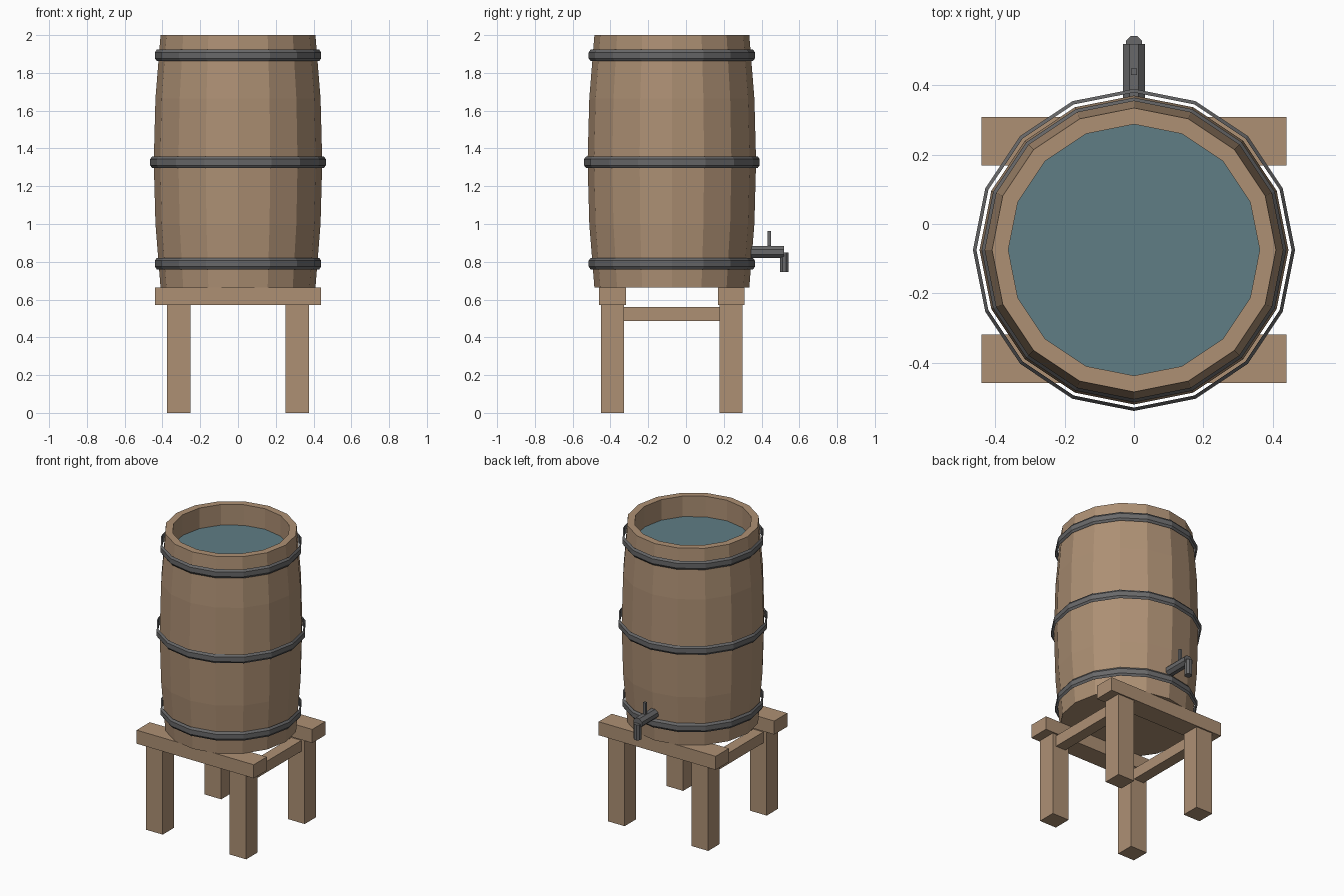
import bpy, bmesh, math
from mathutils import Matrix, Vector

if "Cube" in bpy.data.objects:
    bpy.data.objects.remove(bpy.data.objects["Cube"], do_unlink=True)

BARREL_Y = -0.075
SIDES = 16


def material(name, rgb):
    m = bpy.data.materials.new(name)
    m.use_nodes = True
    m.diffuse_color = (*rgb, 1)
    m.node_tree.nodes["Principled BSDF"].inputs["Base Color"].default_value = (*rgb, 1)
    return m


wood = material("wood", (0.42, 0.28, 0.175))
metal = material("dark_metal", (0.14, 0.14, 0.143))
water_blue = material("water_blue", (0.115, 0.205, 0.235))


def finish(name, bm, mat):
    bmesh.ops.recalc_face_normals(bm, faces=bm.faces)
    mesh = bpy.data.meshes.new(name)
    bm.to_mesh(mesh)
    bm.free()
    mesh.materials.append(mat)
    obj = bpy.data.objects.new(name, mesh)
    bpy.context.collection.objects.link(obj)
    return obj


def lathe(name, profile, mat, closed=False):
    """Spin a (radius, height) profile round the barrel axis, capping open ends."""
    bm = bmesh.new()
    rings = []
    for r, z in profile:
        ring = []
        for i in range(SIDES):
            a = math.tau * i / SIDES
            ring.append(bm.verts.new((r * math.cos(a), BARREL_Y + r * math.sin(a), z)))
        rings.append(ring)
    pairs = list(zip(rings, rings[1:]))
    if closed:
        pairs.append((rings[-1], rings[0]))
    else:
        bm.faces.new(rings[0])
        bm.faces.new(rings[-1])
    for low, high in pairs:
        for i in range(SIDES):
            j = (i + 1) % SIDES
            bm.faces.new((low[i], low[j], high[j], high[i]))
    return finish(name, bm, mat)


def box(name, centre, size, mat):
    bm = bmesh.new()
    bmesh.ops.create_cube(bm, size=1, matrix=Matrix.Translation(centre) @ Matrix.Diagonal((*size, 1)))
    return finish(name, bm, mat)


def rod(name, start, end, radius, mat, sides=8):
    """Faceted rod between two points, with flats facing the axes."""
    start, end = Vector(start), Vector(end)
    axis = end - start
    turn = axis.to_track_quat('Z', 'Y').to_matrix().to_4x4()
    spin = Matrix.Rotation(math.pi / sides, 4, 'Z')
    bm = bmesh.new()
    bmesh.ops.create_cone(bm, cap_ends=True, segments=sides, radius1=radius, radius2=radius,
                          depth=axis.length, matrix=Matrix.Translation((start + end) / 2) @ turn @ spin)
    return finish(name, bm, mat)


# Barrel: bulging staves, rim, and an inner wall down to a hidden floor
lathe("barrel", [(0.41, 0.663), (0.437, 1.0), (0.446, 1.33), (0.437, 1.665), (0.41, 2.0),
                 (0.363, 2.0), (0.363, 1.82)], wood)

# Water surface inside the rim
lathe("water", [(0.363, 1.84), (0.363, 1.86)], water_blue)

# Three thin hoops standing slightly off the staves
for label, z, r in (("lower", 0.79, 0.44), ("middle", 1.327, 0.465), ("upper", 1.893, 0.44)):
    lathe(label + "_hoop", [(r - 0.01, z - 0.03), (r, z - 0.016), (r, z + 0.016), (r - 0.01, z + 0.03)],
          metal, closed=True)

# Stand: two beams, four legs and two side rails
for side, y in (("front", -0.389), ("back", 0.239)):
    box(side + "_beam", (0, y, 0.617), (0.88, 0.141, 0.092), wood)
    for hand, x in (("left", 0.314), ("right", -0.314)):
        box(f"{side}_{hand}_leg", (x, y, 0.286), (0.126, 0.122, 0.572), wood)
for hand, x in (("left", 0.314), ("right", -0.314)):
    box(hand + "_rail", (x, -0.075, 0.524), (0.075, 0.52, 0.074), wood)

# Tap on the back
rod("tap_pipe", (0, 0.3, 0.852), (0, 0.52, 0.852), 0.035, metal)
rod("tap_spout", (0, 0.52, 0.745), (0, 0.52, 0.85), 0.0245, metal)
box("tap_handle", (0, 0.44, 0.915), (0.018, 0.018, 0.096), metal)
